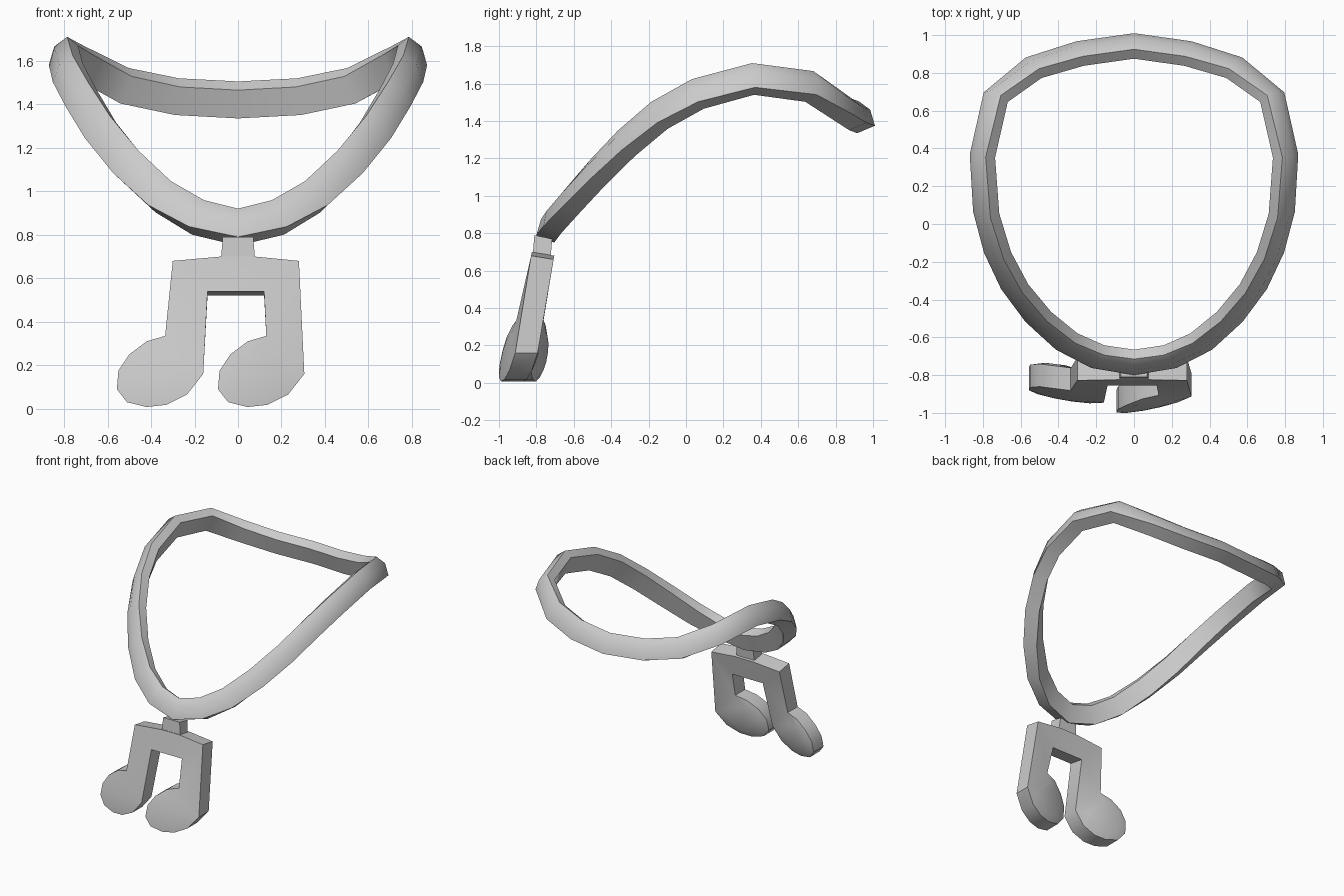
import bpy, bmesh, math
from mathutils import Vector

if "Cube" in bpy.data.objects:
    bpy.data.objects.remove(bpy.data.objects["Cube"])

mat = bpy.data.materials.new("light_grey")
mat.diffuse_color = (0.6, 0.6, 0.6, 1)
mat.use_nodes = True
mat.node_tree.nodes["Principled BSDF"].inputs["Base Color"].default_value = mat.diffuse_color


def finish(name, bm, angle):
    bmesh.ops.recalc_face_normals(bm, faces=bm.faces)
    me = bpy.data.meshes.new(name)
    bm.to_mesh(me)
    bm.free()
    ob = bpy.data.objects.new(name, me)
    bpy.context.collection.objects.link(ob)
    me.materials.append(mat)
    bpy.ops.object.select_all(action='DESELECT')
    ob.select_set(True)
    bpy.context.view_layer.objects.active = ob
    bpy.ops.object.shade_smooth_by_angle(angle=math.radians(angle))
    return ob


# Neck band: half path from front to back, mirrored into a loop
half = [Vector(p) for p in [
    (0, -.73, .835), (.19, -.70, .88), (.355, -.62, .975), (.505, -.49, 1.12),
    (.63, -.33, 1.28), (.72, -.15, 1.43), (.78, .06, 1.545), (.80, .36, 1.625),
    (.73, .67, 1.585), (.53, .825, 1.485), (.285, .90, 1.435), (0, .94, 1.42)]]
path = half + [Vector((-p.x, p.y, p.z)) for p in reversed(half[1:-1])]
# band cross-section (outward, upward): flat inside, rounded outside
section = [(-.065, .045), (-.015, .085), (.045, .04), (.07, -.045), (-.025, -.085)]
bm = bmesh.new()
rings = []
n = len(path)
for i, p in enumerate(path):
    t = ((path[(i + 1) % n] - p).normalized() + (p - path[i - 1]).normalized()).normalized()
    out = Vector((t.y, -t.x, 0)).normalized()
    up = out.cross(t).normalized()
    if up.z < 0:
        up = -up
    rings.append([bm.verts.new(p + out * a + up * b) for a, b in section])
m = len(section)
for i in range(n):
    a, b = rings[i], rings[(i + 1) % n]
    for j in range(m):
        k = (j + 1) % m
        bm.faces.new((a[j], a[k], b[k], b[j]))
finish("neck_band", bm, 60)

# Pendant: two joined notes, outlined in x and z
head = [(-.335, .335), (-.42, .31), (-.50, .25), (-.55, .175), (-.557, .09), (-.51, .03),
        (-.42, .008), (-.33, .018), (-.235, .065), (-.16, .16)]
SHIFT = .465
left = head
right = [(x + SHIFT, z) for x, z in head]
bar = [(-.30, .68), (-.075, .70), (.075, .70), (.28, .68), (.12, .54), (-.14, .54)]
pieces = [left, right, bar,
          [left[0], left[-1], bar[5], bar[0]],
          [right[0], right[-1], bar[3], bar[4]]]


def depth(x, z):
    """Middle of the pendant: leans forward, and each head turns inward."""
    y = -.77 - .10 * (.67 - z) / .52
    w = max(0, min(1, (.60 - z) / .35))
    skew = (.02 - .2 * (x + .35)) if (x, z) in left else (-.02 + .18 * (x - .11))
    return y + w * skew if (x, z) in left + right else y


bm = bmesh.new()
front, back = {}, {}
for poly in pieces:
    for x, z in poly:
        if (x, z) in front:
            continue
        y = depth(x, z)
        front[x, z] = bm.verts.new((x, y - .06, z))
        back[x, z] = bm.verts.new((x, y + .06, z - .02 * (z > .5)))
edges = {}
for poly in pieces:
    for a, b in zip(poly, poly[1:] + poly[:1]):
        edges.setdefault(frozenset((a, b)), []).append((a, b))
# walls along the outer edges
for use in edges.values():
    if len(use) == 1:
        a, b = use[0]
        bm.faces.new((front[a], front[b], back[b], back[a]))
# front and back faces; heads are slightly domed
for poly in pieces:
    for side, s in ((front, -1), (back, 1)):
        if poly not in (left, right):
            bm.faces.new([side[p] for p in poly])
            continue
        ring = [side[p] for p in poly]
        mid = sum((v.co for v in ring), Vector()) / len(ring)
        dome = .008 if s < 0 else .02
        inner = [bm.verts.new(v.co.lerp(mid, .35) + Vector((0, s * dome, 0))) for v in ring]
        for i in range(len(ring)):
            j = (i + 1) % len(ring)
            bm.faces.new((ring[i], ring[j], inner[j], inner[i]))
        bm.faces.new(inner)
finish("note_pendant", bm, 40)

# Tab joining the pendant to the band
bm = bmesh.new()
bmesh.ops.create_cube(bm, size=1)
for v in bm.verts:
    top = v.co.z > 0
    v.co = Vector((v.co.x * (.14 if top else .16),
                   -.768 + v.co.y * .095 + (.005 if top else -.005),
                   (.78 if top else .66) - v.co.y * .02))
finish("hanger_tab", bm, 30)
